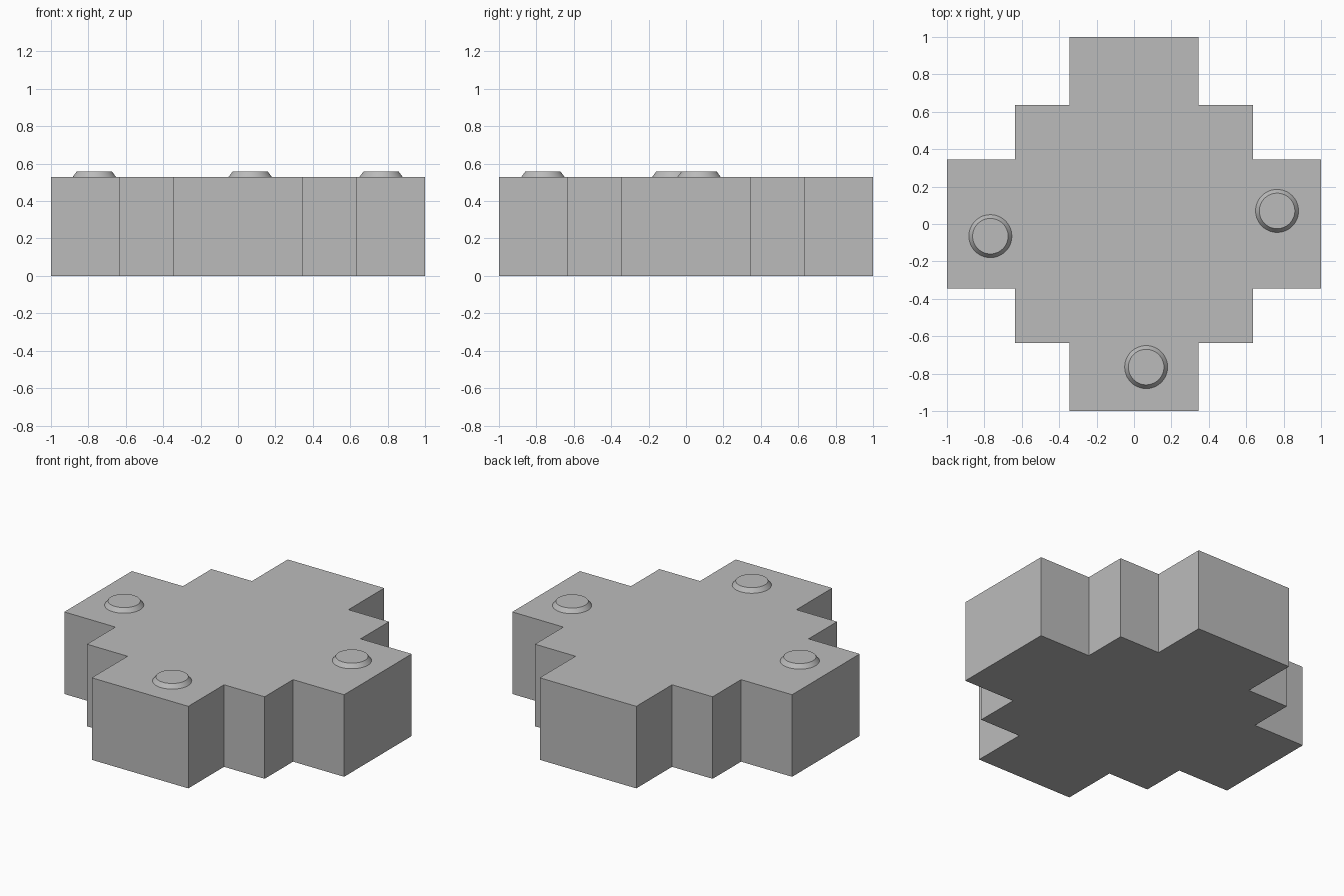
import bpy, bmesh

if "Cube" in bpy.data.objects:
    bpy.data.objects.remove(bpy.data.objects["Cube"])

grey = bpy.data.materials.new("plain grey")
grey.diffuse_color = (0.5, 0.5, 0.5, 1)
grey.use_nodes = True
grey.node_tree.nodes["Principled BSDF"].inputs["Base Color"].default_value = grey.diffuse_color

TOP = 0.53


def add_object(name, bm):
    bmesh.ops.recalc_face_normals(bm, faces=bm.faces)
    mesh = bpy.data.meshes.new(name)
    bm.to_mesh(mesh)
    bm.free()
    mesh.materials.append(grey)
    obj = bpy.data.objects.new(name, mesh)
    bpy.context.collection.objects.link(obj)
    return obj


# Stepped cross block: one quarter of the outline, turned four times
quarter = [(1, -0.345), (1, 0.345), (0.635, 0.345), (0.635, 0.635), (0.345, 0.635)]
outline = []
for turn in range(4):
    outline += quarter
    quarter = [(-y, x) for x, y in quarter]

bm = bmesh.new()
base = bm.faces.new([bm.verts.new((x, y, 0)) for x, y in outline])
walls = bmesh.ops.extrude_face_region(bm, geom=[base])
bmesh.ops.translate(bm, vec=(0, 0, TOP),
                    verts=[v for v in walls["geom"] if isinstance(v, bmesh.types.BMVert)])
add_object("stepped_block", bm)

# Tapered studs on three arms
studs = {"left_stud": (-0.768, -0.065), "right_stud": (0.765, 0.07), "front_stud": (0.065, -0.765)}
for name, (x, y) in studs.items():
    bm = bmesh.new()
    bmesh.ops.create_cone(bm, cap_ends=True, segments=48, radius1=0.115, radius2=0.095, depth=0.027)
    obj = add_object(name, bm)
    obj.location = (x, y, TOP + 0.0135)
    bpy.context.view_layer.objects.active = obj
    obj.select_set(True)
    bpy.ops.object.shade_smooth_by_angle()
    obj.select_set(False)
